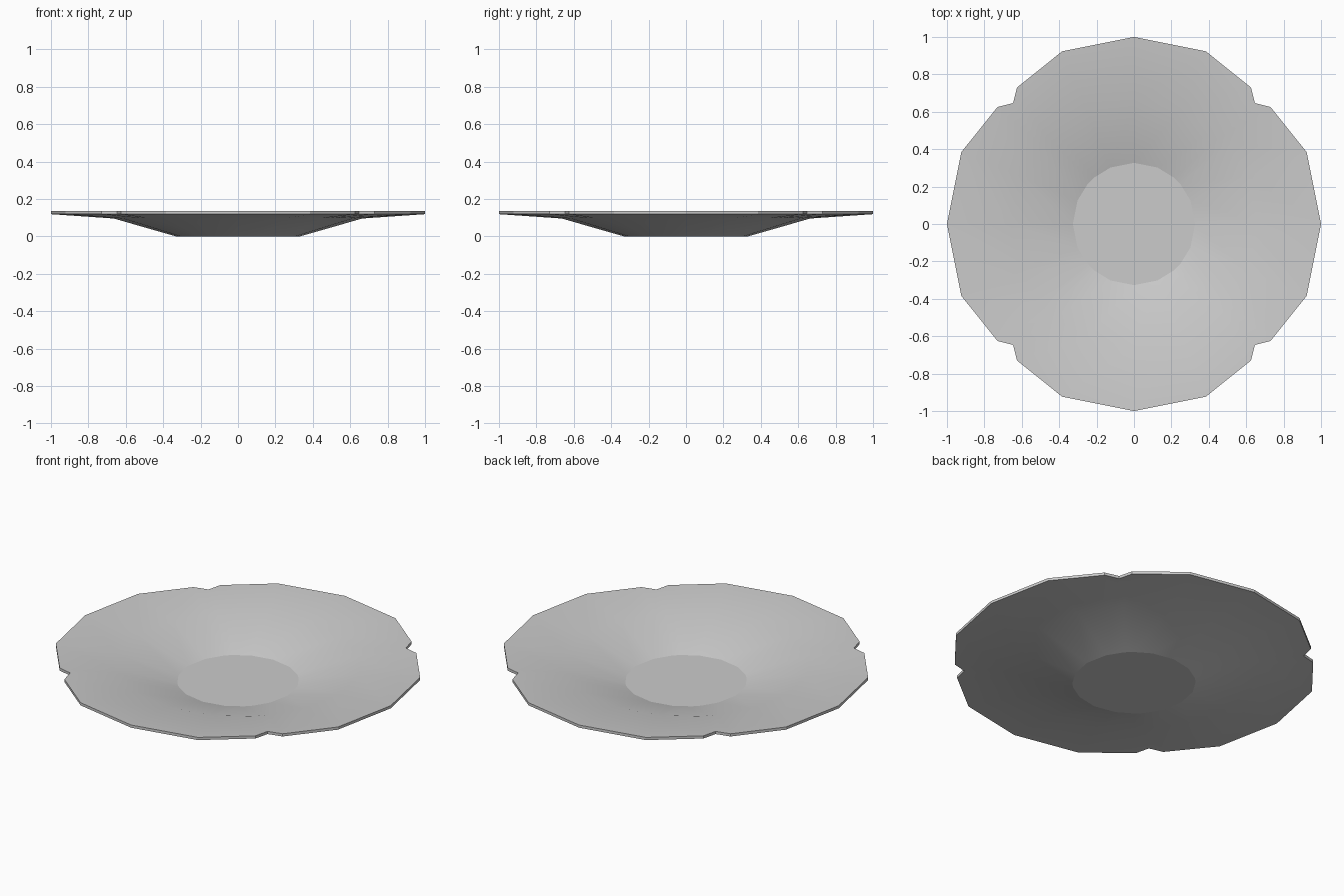
import bpy, bmesh, math

if "Cube" in bpy.data.objects:
    bpy.data.objects.remove(bpy.data.objects["Cube"])

# Rim outline for one quarter: (angle in degrees, radius), with a notch at 45
QUARTER = [(0, 1.0), (22.6, 1.0), (40.6, 0.961), (45, 0.914), (49.4, 0.961), (67.4, 1.0)]
outline = [(math.radians(a + 90 * q), r) for q in range(4) for a, r in QUARTER]

# Section from the underside centre, round the rim, to the upper centre:
# (radius, height, follows the notched outline)
SECTION = [(0.33, 0.0, False), (0.665, 0.096, False), (1.0, 0.119, True),
           (1.0, 0.135, True), (0.66, 0.111, False), (0.327, 0.015, False)]

bm = bmesh.new()
rings = []
for radius, z, notched in SECTION:
    rings.append([bm.verts.new((radius * (r if notched else 1) * math.cos(a),
                                radius * (r if notched else 1) * math.sin(a), z))
                  for a, r in outline])

# Walls of the plate
n = len(outline)
for lower, upper in zip(rings, rings[1:]):
    for i in range(n):
        j = (i + 1) % n
        bm.faces.new((lower[i], lower[j], upper[j], upper[i]))

# Flat centre, below and above
bm.faces.new(rings[0][::-1])
bm.faces.new(rings[-1])
bmesh.ops.recalc_face_normals(bm, faces=bm.faces)

mesh = bpy.data.meshes.new("plate")
bm.to_mesh(mesh)
bm.free()
plate = bpy.data.objects.new("plate", mesh)
bpy.context.collection.objects.link(plate)

# Smooth slopes with a crisp centre disc and rim
bpy.context.view_layer.objects.active = plate
plate.select_set(True)
bpy.ops.object.shade_smooth_by_angle(angle=math.radians(15))
